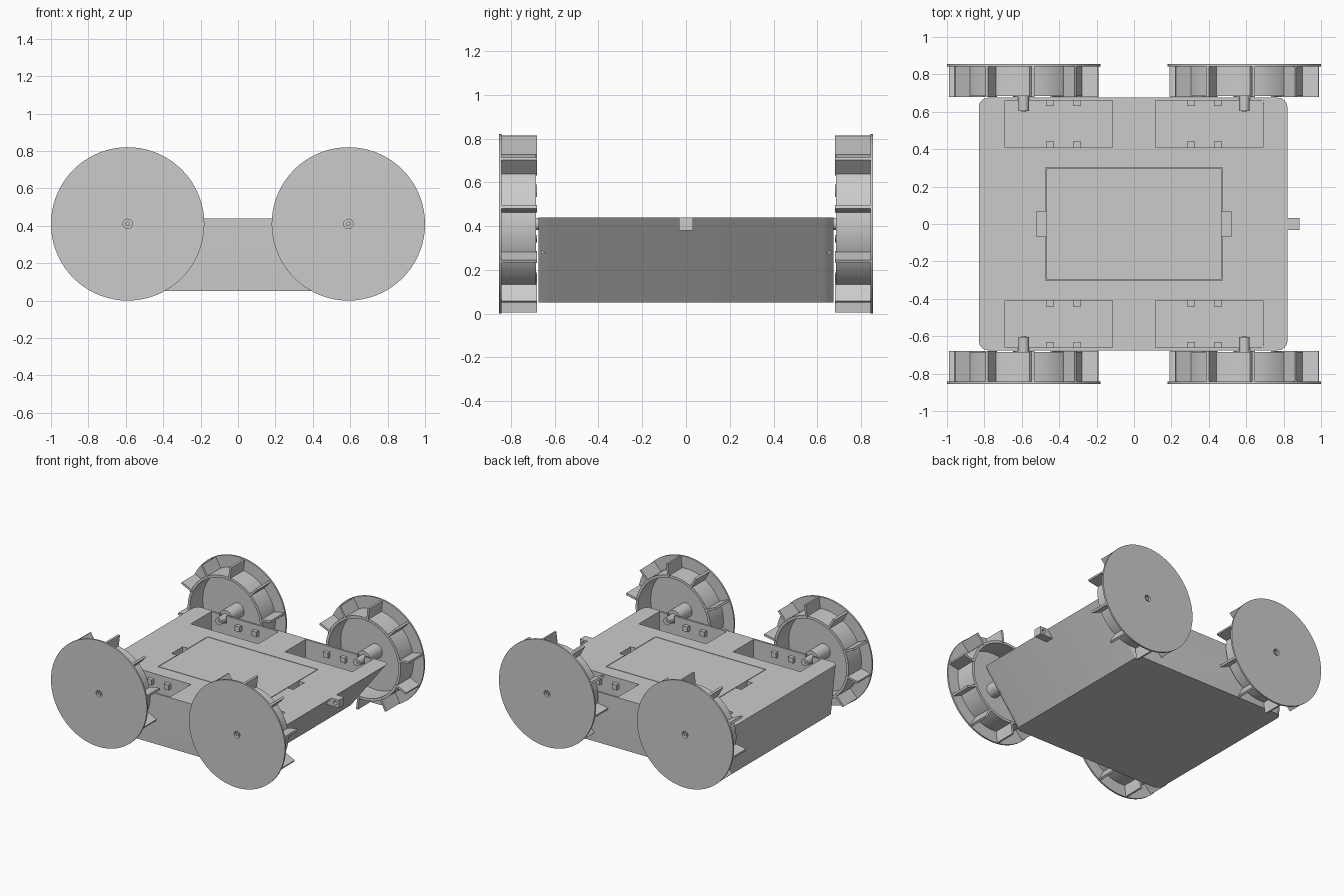
import bpy, bmesh, math
from mathutils import Matrix, Vector

old = bpy.data.objects.get("Cube")
if old:
    bpy.data.objects.remove(old, do_unlink=True)

grey = bpy.data.materials.new("plain_grey")
grey.use_nodes = True
GREY = (0.6, 0.6, 0.6, 1.0)
grey.diffuse_color = GREY
grey.node_tree.nodes["Principled BSDF"].inputs["Base Color"].default_value = GREY


def finish(name, bm, smooth=False):
    bmesh.ops.recalc_face_normals(bm, faces=bm.faces)
    mesh = bpy.data.meshes.new(name)
    bm.to_mesh(mesh)
    bm.free()
    mesh.materials.append(grey)
    obj = bpy.data.objects.new(name, mesh)
    bpy.context.collection.objects.link(obj)
    if smooth:
        activate(obj)
        bpy.ops.object.shade_smooth_by_angle(angle=math.radians(30))
    return obj


def activate(obj):
    bpy.ops.object.select_all(action='DESELECT')
    obj.select_set(True)
    bpy.context.view_layer.objects.active = obj


def add_box(bm, lo, hi, turn=Matrix()):
    lo, hi = Vector(lo), Vector(hi)
    place = Matrix.Translation((lo + hi) / 2) @ Matrix.Diagonal((*(hi - lo), 1))
    bmesh.ops.create_cube(bm, size=1, matrix=turn @ place)


def box(name, lo, hi):
    bm = bmesh.new()
    add_box(bm, lo, hi)
    return finish(name, bm)


def rod(name, centre, radius, length, sides=24):
    # cylinder lying along y
    bm = bmesh.new()
    bmesh.ops.create_cone(bm, cap_ends=True, segments=sides, radius1=radius,
                          radius2=radius, depth=length,
                          matrix=Matrix.Translation(centre) @ Matrix.Rotation(math.pi / 2, 4, 'X'))
    return finish(name, bm, True)


def cut(obj, cutter):
    cutter.hide_render = True
    activate(obj)
    mod = obj.modifiers.new("cut", 'BOOLEAN')
    mod.operation = 'DIFFERENCE'
    mod.solver = 'EXACT'
    mod.object = cutter
    bpy.ops.object.modifier_apply(modifier=mod.name)
    bpy.data.objects.remove(cutter, do_unlink=True)


def outline(x0, x1, half_y, r, z, steps=6):
    pts = []
    corners = [(x1 - r, half_y - r), (x0 + r, half_y - r),
               (x0 + r, r - half_y), (x1 - r, r - half_y)]
    for q, (cx, cy) in enumerate(corners):
        for i in range(steps + 1):
            a = (q + i / steps) * math.pi / 2
            pts.append((cx + r * math.cos(a), cy + r * math.sin(a), z))
    return pts


# Chassis: rounded block with an undercut nose
TOP = 0.44
bm = bmesh.new()
low = [bm.verts.new(p) for p in outline(-0.79, 0.52, 0.675, 0.05, 0.05)]
high = [bm.verts.new(p) for p in outline(-0.83, 0.82, 0.675, 0.05, TOP)]
bm.faces.new(low)
bm.faces.new(high)
for i in range(len(low)):
    j = (i + 1) % len(low)
    bm.faces.new((low[i], low[j], high[j], high[i]))
chassis = finish("chassis", bm)

# Lid opening and finger wells
cut(chassis, box("lid_cutter", (-0.473, -0.303, 0.39), (0.473, 0.303, 0.5)))
for s in (-1, 1):
    xs = sorted((s * 0.46, s * 0.52))
    cut(chassis, box("well_cutter", (xs[0], -0.068, 0.38), (xs[1], 0.068, 0.5)))
box("lid", (-0.468, -0.298, 0.385), (0.468, 0.298, TOP))

# Motor pockets, each with an axle slot through its outer wall
for sx in (-1, 1):
    for sy in (-1, 1):
        xs = sorted((sx * 0.115, sx * 0.69))
        ys = sorted((sy * 0.41, sy * 0.66))
        cut(chassis, box("pocket_cutter", (xs[0], ys[0], 0.275), (xs[1], ys[1], 0.5)))
        ys = sorted((sy * 0.65, sy * 0.7))
        cut(chassis, box("slot_cutter", (sx * 0.59 - 0.03, ys[0], 0.38),
                         (sx * 0.59 + 0.03, ys[1], 0.5)))
        # small retaining tabs on the pocket walls
        bm = bmesh.new()
        for x in (0.305, 0.45):
            for y in (0.425, 0.647):
                add_box(bm, (sx * x - 0.021, sy * y - 0.015, 0.36),
                        (sx * x + 0.021, sy * y + 0.015, 0.4))
        finish("pocket_tabs", bm)
activate(chassis)
bpy.ops.object.shade_smooth_by_angle(angle=math.radians(30))

# Towing lug with a cross hole
lug = box("tow_lug", (0.77, -0.032, 0.38), (0.885, 0.032, TOP))
cut(lug, rod("lug_cutter", (0.853, 0, 0.41), 0.016, 0.2))

# Wheel section as (radius, distance from centreline)
SECTION = [(0, 0.69), (0.055, 0.69), (0.055, 0.84), (0.30, 0.84), (0.30, 0.685),
           (0.32, 0.685), (0.32, 0.842), (0.41, 0.842), (0.41, 0.855),
           (0.025, 0.855), (0.025, 0.83), (0, 0.83)]


def wheel(name, x, side):
    bm = bmesh.new()
    verts = [bm.verts.new((r, y, 0)) for r, y in SECTION]
    edges = [bm.edges.new(pair) for pair in zip(verts, verts[1:])]
    bmesh.ops.spin(bm, geom=verts + edges, cent=(0, 0, 0), axis=(0, 1, 0),
                   angle=2 * math.pi, steps=72, use_duplicate=False)
    bmesh.ops.remove_doubles(bm, verts=bm.verts, dist=0.0001)
    # ten radial paddles
    for k in range(10):
        turn = Matrix.Rotation(-math.radians(11 + 36 * k), 4, 'Y')
        add_box(bm, (0.31, 0.68, -0.008), (0.406, 0.845, 0.008), turn)
    bmesh.ops.transform(bm, verts=bm.verts, matrix=Matrix.Translation((x, 0, 0.41))
                        @ Matrix.Diagonal((1, side, 1, 1)))
    finish(name, bm, True)
    # axle and its inner collar
    rod(name + "_axle", (x, side * 0.725, 0.41), 0.012, 0.25)
    rod(name + "_collar", (x, side * 0.65, 0.41), 0.028, 0.09)


for end, x in (("right", -0.59), ("left", 0.59)):
    for depth, side in (("front", -1), ("back", 1)):
        wheel(f"{depth}_{end}_wheel", x, side)
